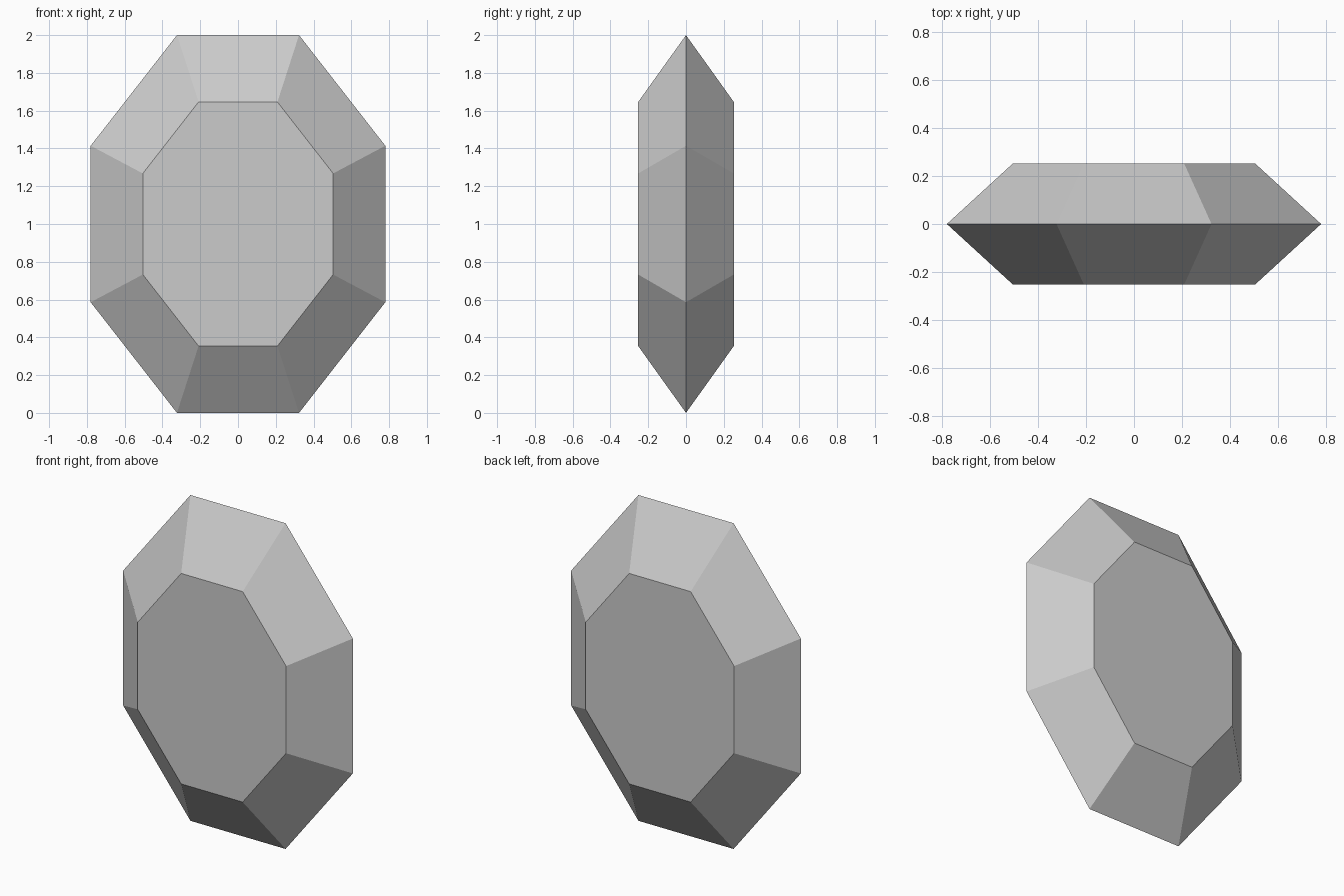
import bpy
import bmesh
from math import cos, sin, pi

cube = bpy.data.objects.get("Cube")
if cube:
    bpy.data.objects.remove(cube, do_unlink=True)

SIDES = 8
HALF_WIDTH, HALF_HEIGHT, HALF_DEPTH = 0.78, 1.0, 0.253
TABLE_SCALE = 0.646  # flat front and back faces relative to the girdle

# Single grey stone colour
stone = bpy.data.materials.new("stone_grey")
stone.use_nodes = True
colour = (0.6, 0.6, 0.6, 1)
stone.diffuse_color = colour
stone.node_tree.nodes["Principled BSDF"].inputs["Base Color"].default_value = colour

bm = bmesh.new()


def add_ring(y, scale):
    """Stretched octagon with flat top, bottom and sides."""
    radius = scale / cos(pi / SIDES)
    angles = [(i + 0.5) * 2 * pi / SIDES for i in range(SIDES)]
    return [bm.verts.new((HALF_WIDTH * radius * cos(a), y,
                          HALF_HEIGHT * (1 + radius * sin(a)))) for a in angles]


# Front table, sharp girdle, back table
rings = [add_ring(-HALF_DEPTH, TABLE_SCALE), add_ring(0, 1),
         add_ring(HALF_DEPTH, TABLE_SCALE)]

# Bevelled facets between the rings
for a, b in zip(rings, rings[1:]):
    for i in range(SIDES):
        j = (i + 1) % SIDES
        bm.faces.new((a[i], a[j], b[j], b[i]))

# Flat tables
bm.faces.new(rings[0])
bm.faces.new(rings[-1])
bmesh.ops.recalc_face_normals(bm, faces=bm.faces)

mesh = bpy.data.meshes.new("faceted_gem")
bm.to_mesh(mesh)
bm.free()
mesh.materials.append(stone)
gem = bpy.data.objects.new("faceted_gem", mesh)
bpy.context.collection.objects.link(gem)
